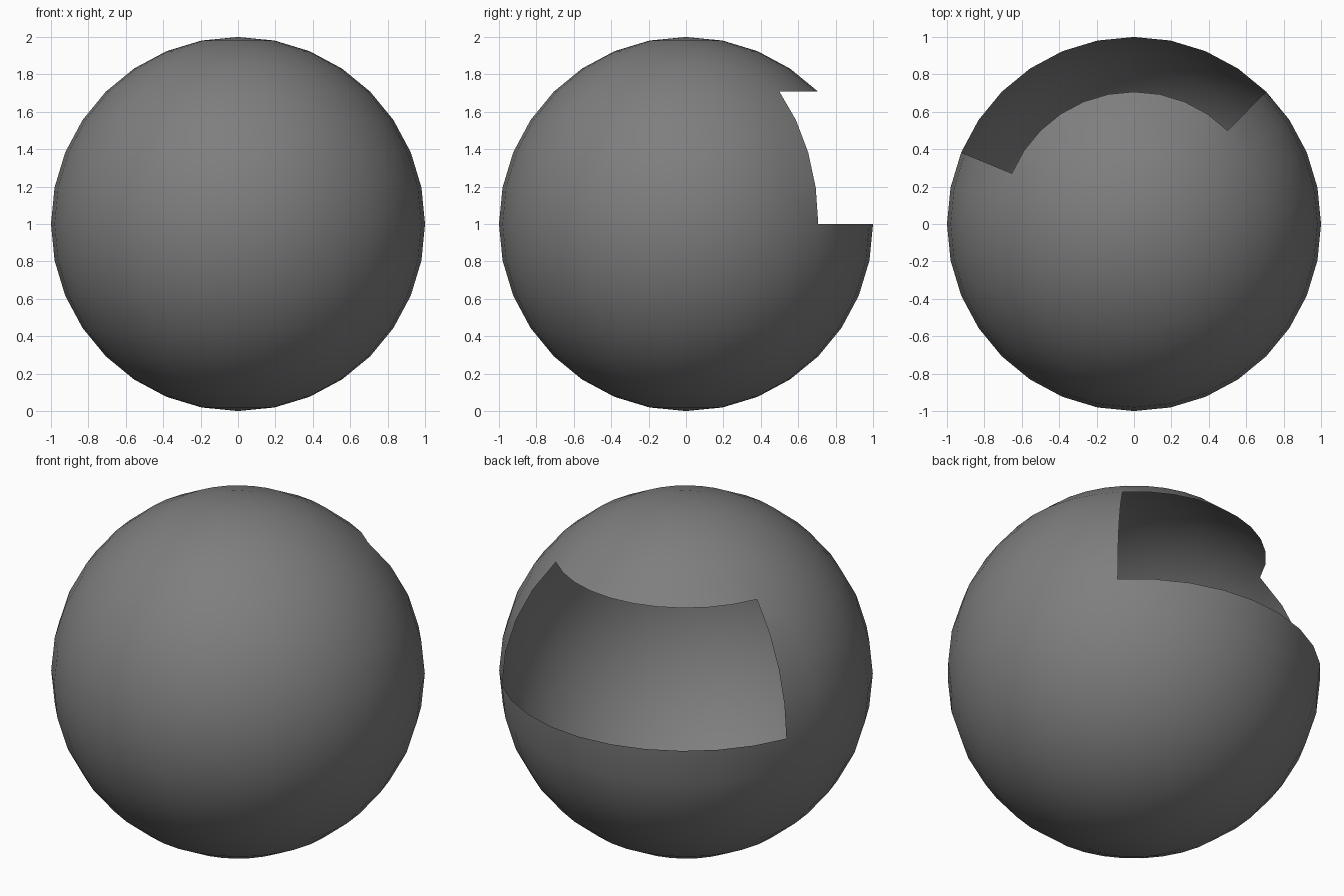
import bpy, bmesh, math
from mathutils import Matrix

if "Cube" in bpy.data.objects:
    bpy.data.objects.remove(bpy.data.objects["Cube"])

# Thin spherical shell
bm = bmesh.new()
bmesh.ops.create_uvsphere(bm, u_segments=32, v_segments=16, radius=1)

# Window opening in the upper back: 45 to 157.5 degrees around, equator to 45 degrees up
def in_window(face):
    c = face.calc_center_median()
    around = math.degrees(math.atan2(c.y, c.x))
    up = math.degrees(math.atan2(c.z, math.hypot(c.x, c.y)))
    return 45 < around < 157.5 and 0 < up < 45

bmesh.ops.delete(bm, geom=[f for f in bm.faces if in_window(f)], context='FACES')
bmesh.ops.transform(bm, matrix=Matrix.Translation((0, 0, 1)), verts=bm.verts)
for f in bm.faces:
    f.smooth = True

mesh = bpy.data.meshes.new("sphere_shell")
bm.to_mesh(mesh)
bm.free()
shell = bpy.data.objects.new("sphere_shell", mesh)
bpy.context.collection.objects.link(shell)

# Dark grey colour
dark_grey = bpy.data.materials.new("dark_grey")
dark_grey.diffuse_color = (0.21, 0.21, 0.21, 1)
dark_grey.use_nodes = True
dark_grey.node_tree.nodes["Principled BSDF"].inputs["Base Color"].default_value = dark_grey.diffuse_color
mesh.materials.append(dark_grey)
